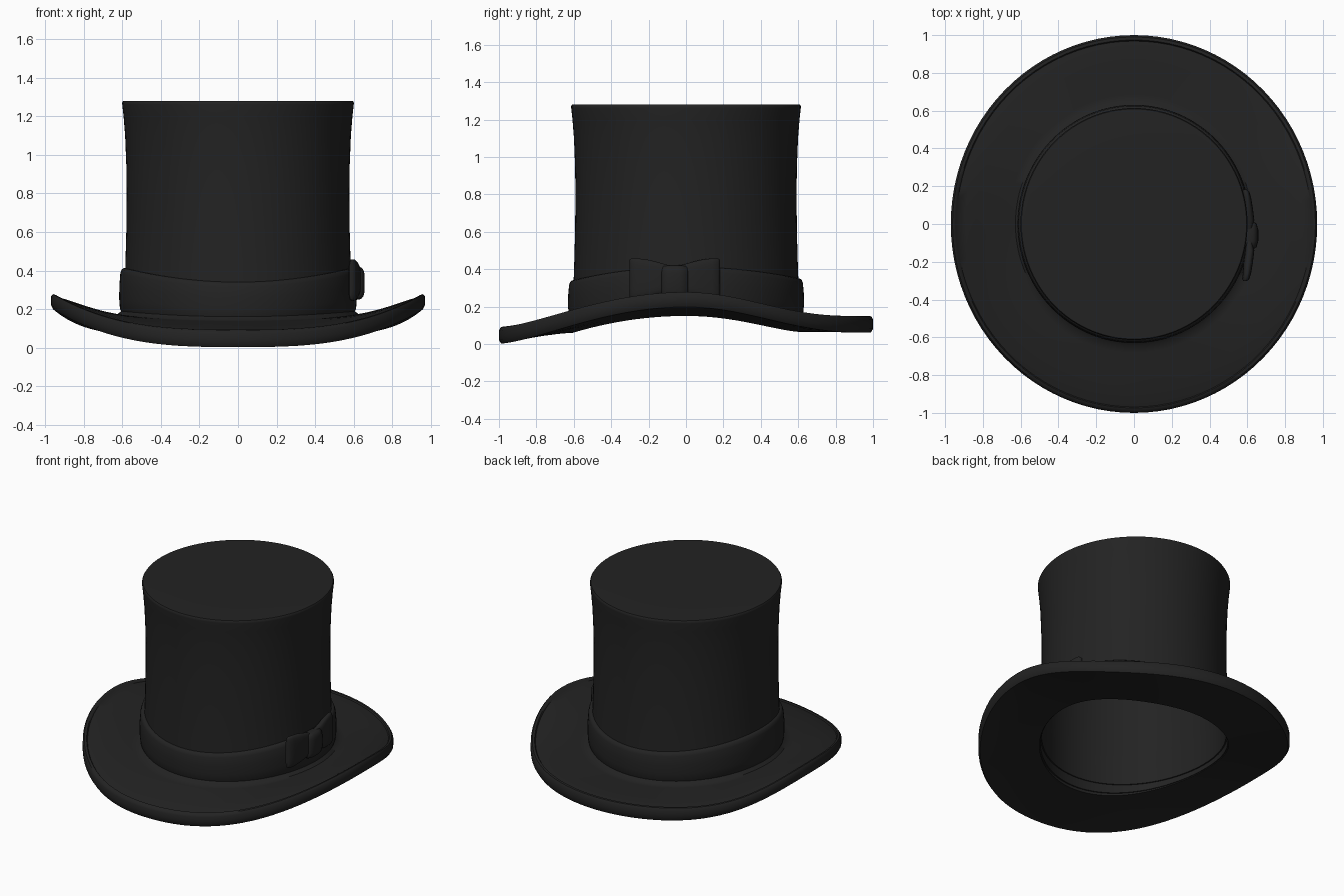
import bpy, bmesh, math

if "Cube" in bpy.data.objects:
    bpy.data.objects.remove(bpy.data.objects["Cube"])

felt = bpy.data.materials.new("black_felt")
felt.diffuse_color = (0.0165, 0.0165, 0.0165, 1)
felt.use_nodes = True
felt.node_tree.nodes["Principled BSDF"].inputs["Base Color"].default_value = felt.diffuse_color
N = 96


def blend(front, side, back, a, pf=2, pb=2):
    """Height round the hat: front at a=0, side at 90 degrees, back at 180."""
    s = abs(math.sin(a))
    base, p = (front, pf) if math.cos(a) > 0 else (back, pb)
    return base + (side - base) * s ** p


def finish(name, bm, angle=40):
    bmesh.ops.recalc_face_normals(bm, faces=bm.faces)
    me = bpy.data.meshes.new(name)
    bm.to_mesh(me)
    bm.free()
    ob = bpy.data.objects.new(name, me)
    bpy.context.collection.objects.link(ob)
    me.materials.append(felt)
    bpy.ops.object.select_all(action='DESELECT')
    ob.select_set(True)
    bpy.context.view_layer.objects.active = ob
    bpy.ops.object.shade_smooth_by_angle(angle=math.radians(angle))
    return ob


def skin(bm, rings, closed):
    """Bridge successive vertex rings, as a torus or with capped ends."""
    n = len(rings[0])
    pairs = list(zip(rings, rings[1:]))
    if closed:
        pairs.append((rings[-1], rings[0]))
    for r0, r1 in pairs:
        for i in range(n):
            j = (i + 1) % n
            bm.faces.new((r0[i], r0[j], r1[j], r1[i]))
    if not closed:
        bm.faces.new(rings[0])
        bm.faces.new(rings[-1])


def lathe(name, rows, closed, angle=40):
    """Each row maps an angle to (x radius, y radius, z)."""
    bm = bmesh.new()
    rings = []
    for row in rows:
        ring = []
        for i in range(N):
            a = 2 * math.pi * i / N
            rx, ry, z = row(a)
            ring.append(bm.verts.new((rx * math.sin(a), -ry * math.cos(a), z)))
        rings.append(ring)
    skin(bm, rings, closed)
    return finish(name, bm, angle)


# crown: thin flared wall, open underneath
def crown_row(r, z):
    return lambda a: (r, r + 0.013, z)


def crown_foot(r):
    return lambda a: (r, r + 0.013, blend(0.08, 0.155, 0.085, a, 2, 3))


wall = [(0.585, 0.42), (0.580, 0.6), (0.578, 0.8), (0.580, 0.95), (0.586, 1.1), (0.594, 1.2)]
rows = [crown_row(0.3, 1.268), crown_row(0.586, 1.268)]
rows += [crown_row(r - 0.01, z) for r, z in reversed(wall)]
rows += [crown_foot(0.585), crown_foot(0.597)]
rows += [crown_row(r, z) for r, z in wall]
rows += [crown_row(0.601, 1.262), crown_row(0.601, 1.272), crown_row(0.596, 1.28),
         crown_row(0.57, 1.281), crown_row(0.3, 1.281)]
lathe("crown", rows, False)


# brim: curled up at the sides, with a thick lip
def brim_row(t, layer, dz=0.0):
    def row(a):
        if layer == "top":
            z0, z1 = blend(0.145, 0.165, 0.145, a), blend(0.085, 0.278, 0.145, a, 3, 7)
            k = t ** 1.25
        else:
            z0, z1 = blend(0.06, 0.15, 0.065, a, 2, 3), blend(0.0, 0.2, 0.06, a, 3, 6)
            k = t ** 1.4
        return 0.59 + 0.38 * t, 0.605 + 0.395 * t, z0 + (z1 - z0) * k + dz
    return row


def lip_row(f):
    def row(a):
        lo, hi = blend(0.0, 0.2, 0.06, a, 3, 6), blend(0.085, 0.278, 0.145, a, 3, 7)
        return 0.97, 1.0, lo + (hi - lo) * f
    return row


def fillet_row(a):
    return 0.6, 0.613, blend(0.175, 0.195, 0.175, a)


rows = [fillet_row]
rows += [brim_row(t, "top") for t in (0.1, 0.2, 0.35, 0.5, 0.65, 0.8)]
rows += [brim_row(0.92, "top", -0.005), brim_row(0.935, "top", 0.004), brim_row(0.975, "top", 0.003)]
rows += [lip_row(0.85), lip_row(0.5), lip_row(0.25)]
rows += [brim_row(t, "under") for t in (0.97, 0.92, 0.8, 0.6, 0.4, 0.2, 0.06, 0.0)]
lathe("brim", rows, True, 50)


# hat band: rises toward the sides
def band_row(r, f):
    def row(a):
        lo, hi = blend(0.145, 0.185, 0.15, a), blend(0.34, 0.412, 0.35, a)
        return r, r + 0.014, lo + (hi - lo) * f
    return row


lathe("hat_band", [band_row(r, f) for r, f in (
    (0.575, 0.0), (0.606, 0.0), (0.613, 0.08), (0.617, 0.3), (0.616, 0.6),
    (0.611, 0.88), (0.604, 0.97), (0.594, 1.0), (0.575, 1.0))], True)


# bow on the right side
def bow_part(name, sections):
    """Loft rounded sections given as (y, x centre, z centre, half depth, half height)."""
    bm = bmesh.new()
    rings = []
    for y, xc, zc, d, h in sections:
        ring = []
        for i in range(24):
            c, s = math.cos(math.tau * i / 24), math.sin(math.tau * i / 24)
            ring.append(bm.verts.new((xc + d * math.copysign(abs(c) ** 0.7, c), y,
                                      zc + h * math.copysign(abs(s) ** 0.5, s))))
        rings.append(ring)
    skin(bm, rings, False)
    finish(name, bm, 50)


MID, ZC = -0.06, 0.34
for name, sgn in (("bow_wing_front", -1), ("bow_wing_back", 1)):
    bow_part(name, [(MID + sgn * u, x, ZC + 0.01, d, h) for u, x, d, h in (
        (0.03, 0.61, 0.018, 0.07), (0.08, 0.613, 0.024, 0.085), (0.14, 0.605, 0.025, 0.1),
        (0.2, 0.598, 0.022, 0.108), (0.23, 0.592, 0.019, 0.108), (0.242, 0.588, 0.01, 0.1))])
bow_part("bow_knot", [(MID + u, 0.615, ZC - 0.005, d, h) for u, d, h in (
    (-0.07, 0.022, 0.07), (-0.062, 0.034, 0.082), (-0.03, 0.043, 0.086),
    (0.03, 0.043, 0.086), (0.062, 0.034, 0.082), (0.07, 0.022, 0.07))])
